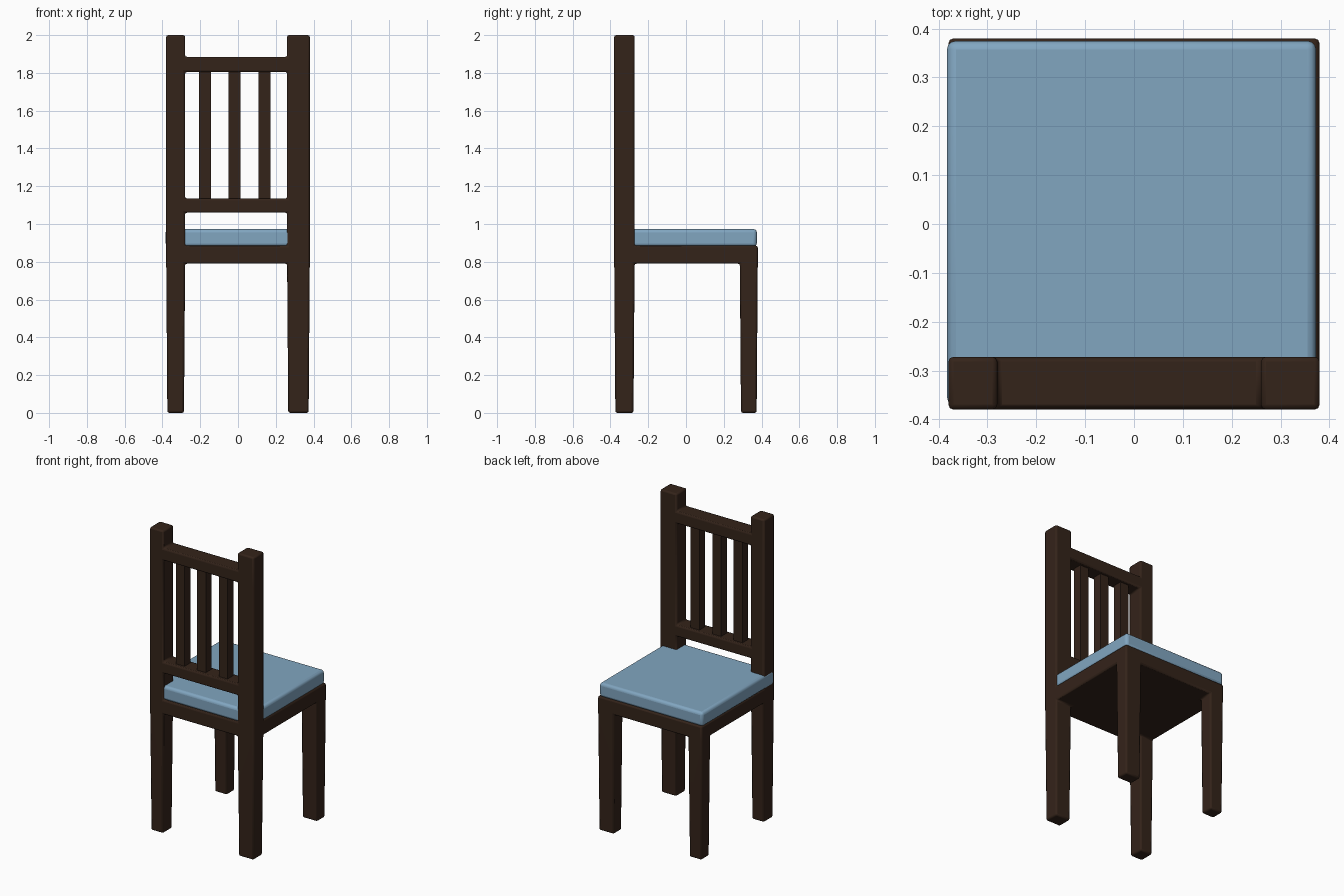
import bpy, bmesh
from mathutils import Vector

if "Cube" in bpy.data.objects:
    bpy.data.objects.remove(bpy.data.objects["Cube"])


def material(name, color):
    m = bpy.data.materials.new(name)
    m.diffuse_color = (*color, 1)
    m.use_nodes = True
    m.node_tree.nodes["Principled BSDF"].inputs["Base Color"].default_value = m.diffuse_color
    return m


WOOD = material("dark_wood", (0.034, 0.017, 0.01))
FABRIC = material("blue_fabric", (0.22, 0.38, 0.53))


def finish(name, bm, mat, width, segments):
    bmesh.ops.recalc_face_normals(bm, faces=bm.faces)
    me = bpy.data.meshes.new(name)
    bm.to_mesh(me)
    bm.free()
    ob = bpy.data.objects.new(name, me)
    bpy.context.collection.objects.link(ob)
    me.materials.append(mat)
    if width:
        bev = ob.modifiers.new("bevel", "BEVEL")
        bev.width, bev.segments = width, segments
        bev.limit_method = 'ANGLE'
    bpy.ops.object.select_all(action='DESELECT')
    ob.select_set(True)
    bpy.context.view_layer.objects.active = ob
    bpy.ops.object.shade_smooth_by_angle()
    return ob


def box(name, x, y, z, mat, width=0.0, segments=1):
    bm = bmesh.new()
    bmesh.ops.create_cube(bm, size=1)
    for v in bm.verts:
        v.co = Vector([(a + b) / 2 + c * (b - a) for c, (a, b) in zip(v.co, (x, y, z))])
    return finish(name, bm, mat, width, segments)


# Frame: legs, seat board, posts and rails as one carved block of grid cells
GRID = ((-.38, -.28, .26, .38),
        (-.38, -.272, .285, .38),
        (0, .79, .885, 1.06, 1.135, 1.805, 1.885, 2))


def solid(i, j, k):
    if not (0 <= i < 3 and 0 <= j < 3 and 0 <= k < 7):
        return False
    if k == 0:                        # four legs
        return i != 1 and j != 1
    if k == 1:                        # seat board
        return True
    return j == 0 and (i != 1 or k in (3, 5))   # posts and two rails


bm = bmesh.new()
verts = {}


def vert(idx):
    if idx not in verts:
        verts[idx] = bm.verts.new([GRID[a][idx[a]] for a in range(3)])
    return verts[idx]


for cell in [(i, j, k) for i in range(3) for j in range(3) for k in range(7)]:
    if not solid(*cell):
        continue
    for axis in range(3):
        for side in (0, 1):
            near = list(cell)
            near[axis] += 2 * side - 1
            if solid(*near):
                continue
            corners = []
            for p, q in ((0, 0), (1, 0), (1, 1), (0, 1)):
                c = list(cell)
                c[axis] += side
                c[(axis + 1) % 3] += p
                c[(axis + 2) % 3] += q
                corners.append(vert(tuple(c)))
            bm.faces.new(corners)

# Slight taper at the feet
for (i, j, k), v in verts.items():
    if k == 0:
        v.co.x += 0.006 * (1 if i in (0, 2) else -1)
        v.co.y += 0.006 * (1 if j in (0, 2) else -1)
bmesh.ops.recalc_face_normals(bm, faces=bm.faces)
bmesh.ops.dissolve_limit(bm, angle_limit=0.003, verts=bm.verts, edges=bm.edges)
finish("chair_frame", bm, WOOD, 0.01, 2)

# Back slats
for n, x in enumerate((-.174, -.018, .14)):
    box(f"back_slat_{n + 1}", (x - .032, x + .032), (-.355, -.295), (1.1, 1.84), WOOD)

# Seat cushion, running under the posts to the back edge
box("seat_cushion", (-.383, .373), (-.372, .375), (.88, .973), FABRIC, 0.018, 3)
